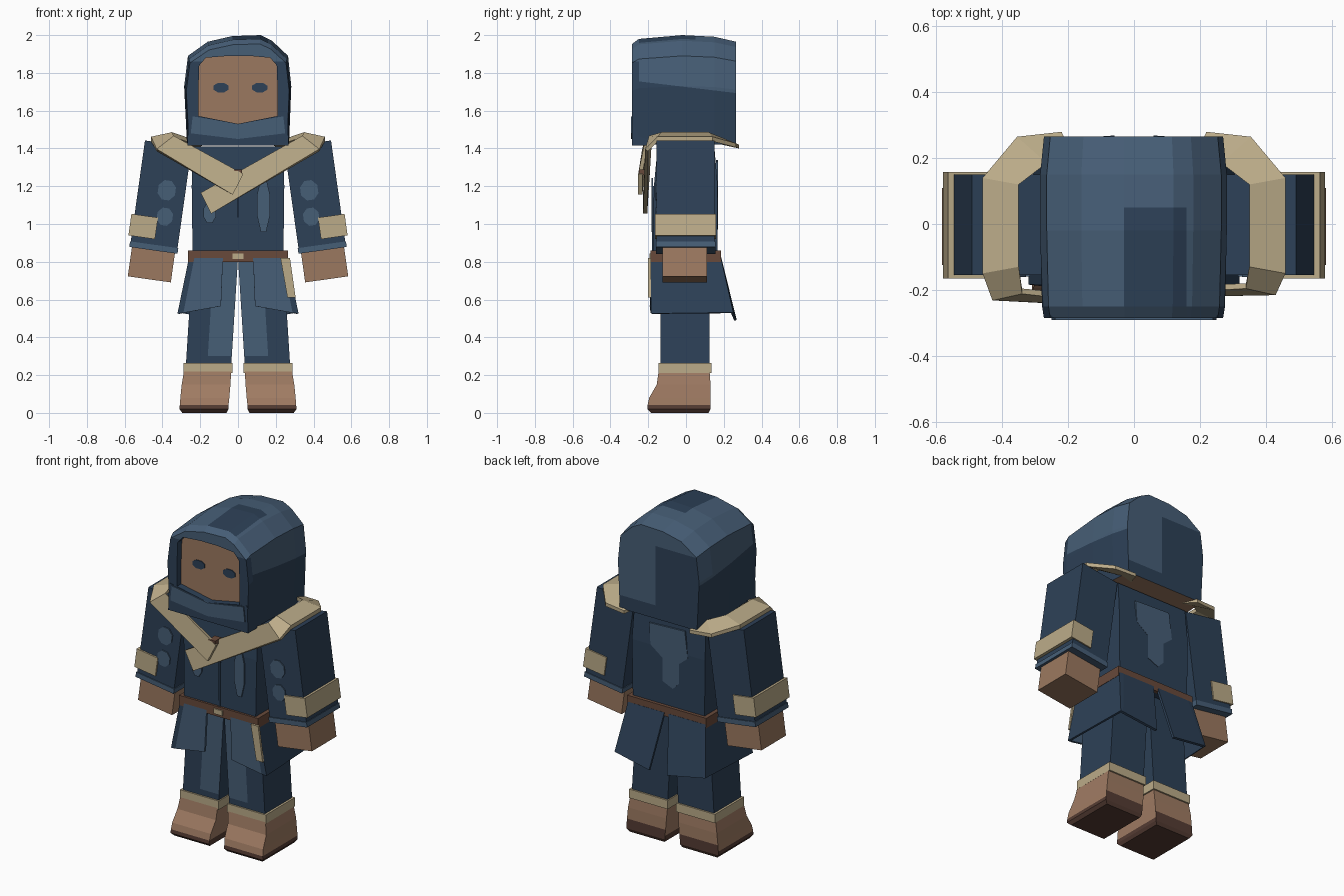
import bpy, bmesh, math
from mathutils import Vector, Matrix

if "Cube" in bpy.data.objects:
    bpy.data.objects.remove(bpy.data.objects["Cube"])


def material(name, rgb):
    m = bpy.data.materials.new(name)
    m.use_nodes = True
    m.diffuse_color = (*rgb, 1)
    m.node_tree.nodes["Principled BSDF"].inputs["Base Color"].default_value = (*rgb, 1)
    return m


DARK = material("dark blue cloth", (0.026, 0.052, 0.095))
LIGHT = material("light blue cloth", (0.062, 0.112, 0.183))
BEIGE = material("beige cloth", (0.50, 0.41, 0.25))
SKIN = material("tan skin", (0.33, 0.19, 0.115))
BOOT = material("boot leather", (0.35, 0.20, 0.125))
BROWN = material("belt leather", (0.14, 0.068, 0.043))
SOLE = material("dark sole", (0.09, 0.045, 0.033))


def finish(name, bm, mats, rule=None, place=None):
    bmesh.ops.recalc_face_normals(bm, faces=bm.faces)
    bm.normal_update()
    if rule:
        for f in bm.faces:
            f.material_index = mats.index(rule(f.calc_center_median(), f.normal))
    me = bpy.data.meshes.new(name)
    bm.to_mesh(me)
    bm.free()
    for m in mats:
        me.materials.append(m)
    ob = bpy.data.objects.new(name, me)
    bpy.context.collection.objects.link(ob)
    if place:
        ob.matrix_world = place
    return ob


def loft(rings):
    """Closed skin through equal rings of points, capped at both ends."""
    bm = bmesh.new()
    vs = [[bm.verts.new(p) for p in r] for r in rings]
    n = len(vs[0])
    for a, b in zip(vs, vs[1:]):
        for i in range(n):
            j = (i + 1) % n
            bm.faces.new((a[i], a[j], b[j], b[i]))
    bm.faces.new(vs[0])
    bm.faces.new(vs[-1])
    return bm


def rect(x0, x1, y0, y1, z):
    return [(x0, y0, z), (x1, y0, z), (x1, y1, z), (x0, y1, z)]


def box(name, x, y, z, mat, place=None):
    return finish(name, loft([rect(*x, *y, z[0]), rect(*x, *y, z[1])]), [mat], None, place)


def plate(name, pts, y0, y1, mat, place=None):
    """Polygon in x and z, given depth along y."""
    return finish(name, loft([[(x, y, z) for x, z in pts] for y in (y0, y1)]), [mat], None, place)


def oval(cx, cz, rx, rz, n=8):
    a = [math.tau * (i + 0.5) / n for i in range(n)]
    return [(cx + rx * math.cos(t), cz + rz * math.sin(t)) for t in a]


def cut(bm, co, no):
    bmesh.ops.bisect_plane(bm, geom=bm.verts[:] + bm.edges[:] + bm.faces[:],
                           plane_co=co, plane_no=no)


# Hood with recessed face
outer = [(-.27, 1.42), (-.285, 1.73), (-.265, 1.89), (-.16, 1.965), (-.03, 1.995),
         (.12, 2.0), (.18, 1.97), (.265, 1.89), (.282, 1.73), (.27, 1.42)]
inner = [(-.21, 1.5), (-.21, 1.7), (-.205, 1.84), (-.17, 1.88), (-.05, 1.89),
         (.06, 1.89), (.17, 1.88), (.205, 1.84), (.21, 1.7), (.21, 1.5)]


def hood_ring(y, sx, sz):
    return [(x * sx, y, 1.42 + (z - 1.42) * sz) for x, z in outer]


hood = loft([hood_ring(.265, .96, .94), hood_ring(.15, 1, .985), hood_ring(-.02, 1, 1),
             hood_ring(-.25, .98, .965), hood_ring(-.285, .96, .92),
             [(x, -.285, z) for x, z in inner], [(x, -.245, z) for x, z in inner]])
for co, no in [((0, 0, 1.725), (0, .12, 1)), ((-.03, 0, 0), (1, 0, 0)), ((.16, 0, 0), (1, 0, 0)),
               ((.02, 0, 0), (1, 0, 0)), ((0, .05, 0), (0, 1, 0)),
               ((0, 0, 1.86), (0, 0, 1)), ((0, 0, 1.5), (0, 0, 1))]:
    cut(hood, co, no)


def hood_rule(c, n):
    if (n.y < -.9 and c.y > -.26) or (n.z < -.9 and c.z < 1.45):
        return SKIN
    if n.y > .8:
        return LIGHT if c.z > 1.86 or (c.x > .02 and c.z > 1.5) else DARK
    if n.y < -.5 or c.y < -.26:
        return LIGHT if c.z > 1.86 else DARK
    if n.z > .6 and -.03 < c.x < .16 and c.y < .05:
        return DARK
    return LIGHT if c.z > 1.725 - .12 * c.y else DARK


finish("hood", hood, [DARK, LIGHT, SKIN], hood_rule)

# Face wrap and eyes
wrap = [(-.262, 1.58), (-.2, 1.57), (0, 1.53), (.2, 1.57), (.262, 1.58), (.268, 1.415), (-.268, 1.415)]
plate("face_wrap", wrap, -.286, -.2, DARK)
plate("wrap_fold", [(-.24, 1.57), (0, 1.53), (.24, 1.57), (.25, 1.48), (0, 1.45), (-.25, 1.48)],
      -.292, -.284, LIGHT)
for side, x in (("right", -.09), ("left", .115)):
    plate(side + "_eye", oval(x, 1.722, .044, .027), -.25, -.243, DARK)

# Coat body with faded patches
finish("coat_body", loft([rect(-.24, .24, -.175, .165, .8), rect(-.245, .245, -.17, .168, 1.2),
                          rect(-.24, .24, -.15, .15, 1.41)]), [DARK])
plate("chest_patch_left", oval(.135, 1.1, .036, .155), -.182, -.174, LIGHT)
plate("chest_patch_right", oval(-.15, 1.06, .035, .06), -.182, -.174, LIGHT)
plate("back_patch", [(.13, 1.33), (-.11, 1.34), (-.13, 1.18), (-.07, 1.13), (-.07, 1.01), (-.03, .97),
                     (.04, 1.0), (.04, 1.14), (.12, 1.2)], .16, .169, LIGHT)
box("coat_seam", (-.004, .004), (-.18, -.17), (.86, 1.2), DARK)

# Belt
box("belt", (-.265, .265), (-.187, .185), (.8, .86), BROWN)
box("belt_buckle", (-.03, .03), (-.194, -.186), (.815, .845), BEIGE)

for s, side in ((-1, "right"), (1, "left")):
    def wide(a, b):
        return sorted((s * a, s * b))

    # Sleeve, cuff and hand, all tilted outward
    tilt = Matrix.Translation((s * .37, 0, 1.415)) @ Matrix.Rotation(math.radians(-8 * s), 4, "Y")
    box(side + "_sleeve", (-.125, .125), (-.155, .15), (-.55, .01), DARK, tilt)
    box(side + "_sleeve_hem", (-.129, .129), (-.16, .155), (-.56, -.53), LIGHT, tilt)
    box(side + "_cuff", wide(0, .142), (-.165, .158), (-.5, -.385), BEIGE, tilt)
    box(side + "_hand", (-.115, .115), (-.125, .11), (-.715, -.5), SKIN, tilt)
    plate(side + "_sleeve_patch_upper", oval(-s * .026, -.235, .05, .056), -.161, -.153, LIGHT, tilt)
    plate(side + "_sleeve_patch_lower", oval(-s * .035, -.375, .045, .05), -.161, -.153, LIGHT, tilt)

    # Trouser leg, light on the inner front
    leg = loft([rect(*wide(.038, .278), -.135, .125, .22), rect(*wide(0, .24), -.135, .125, .82)])
    cut(leg, (s * .165, 0, .22), (1, 0, s * .063))
    cut(leg, (0, 0, .3), (0, 0, 1))
    finish(side + "_leg", leg, [DARK, LIGHT],
           lambda c, n: LIGHT if n.y < -.9 and abs(c.x) < .165 - .063 * (c.z - .22) and c.z > .3 else DARK)
    box(side + "_leg_cuff", wide(.028, .288), (-.145, .135), (.212, .265), BEIGE)

    # Boot with dark sole and heel
    finish(side + "_boot", loft([rect(*wide(.06, .295), -.185, .12, 0), rect(*wide(.05, .31), -.205, .13, .02),
                                 rect(*wide(.05, .308), -.203, .13, .042), rect(*wide(.046, .305), -.195, .13, .08),
                                 rect(*wide(.04, .298), -.155, .13, .15), rect(*wide(.036, .286), -.145, .125, .22)]),
           [BOOT, SOLE], lambda c, n: SOLE if c.z < .04 or (n.y > .9 and c.z < .08) else BOOT)

    # Coat skirt, open at the front and slit at the back
    top = [(.08, -.18), (.255, -.18), (.255, .18), (.015, .18)]
    low = [(.09, -.185, .565), (.315, -.18, .525), (.3, .245, .53), (.06, .262, .49)]
    bm = bmesh.new()
    a = [bm.verts.new((s * x, y, .82)) for x, y in top]
    b = [bm.verts.new((s * x, y, z)) for x, y, z in low]
    for i in range(3):
        bm.faces.new((a[i], a[i + 1], b[i + 1], b[i]))
    cut(bm, (s * .275, 0, .6), (1, 0, s * .2))
    skirt = finish(side + "_skirt", bm, [DARK, LIGHT],
                   lambda c, n: LIGHT if abs(n.y) > .8 and c.y < 0 and abs(c.x) < .26 else DARK)
    solid = skirt.modifiers.new("thickness", "SOLIDIFY")
    solid.thickness = .014
    solid.offset = 0

    # Scarf: back of neck, over the shoulder, down across the chest
    d = -.016 if s < 0 else 0
    end = (0, -.215 + d, 1.21) if s < 0 else (-.17, -.205, 1.11)
    path = [((s * .2, .235, 1.41), (s * .02, .045, -.01), (0, 0, .02)),
            ((s * .31, .225, 1.42), (s * .045, .04, -.015), (0, 0, .022)),
            ((s * .405, .13, 1.45), (s * .055, .01, -.012), (0, 0, .024)),
            ((s * .405, -.14, 1.45), (s * .055, -.01, -.012), (0, 0, .024)),
            ((s * .385, -.19 + d, 1.42), (s * .045, -.01, -.035), (0, -.016, .012)),
            (end, (s * .028, 0, -.055), (0, -.022, 0))]
    rings = []
    for c, h, t in path:
        c, h, t = Vector(c), Vector(h), Vector(t)
        rings.append([c - h, c + h, c + h + t, c - h + t])
    finish(side + "_scarf", loft(rings), [BEIGE])

# Scarf clasp and hanging tag
box("scarf_clasp", (-.022, .022), (-.25, -.19), (1.26, 1.288), BROWN)
plate("belt_tag", [(.225, .82), (.275, .82), (.305, .61), (.262, .61)], -.2, -.186, BEIGE)
